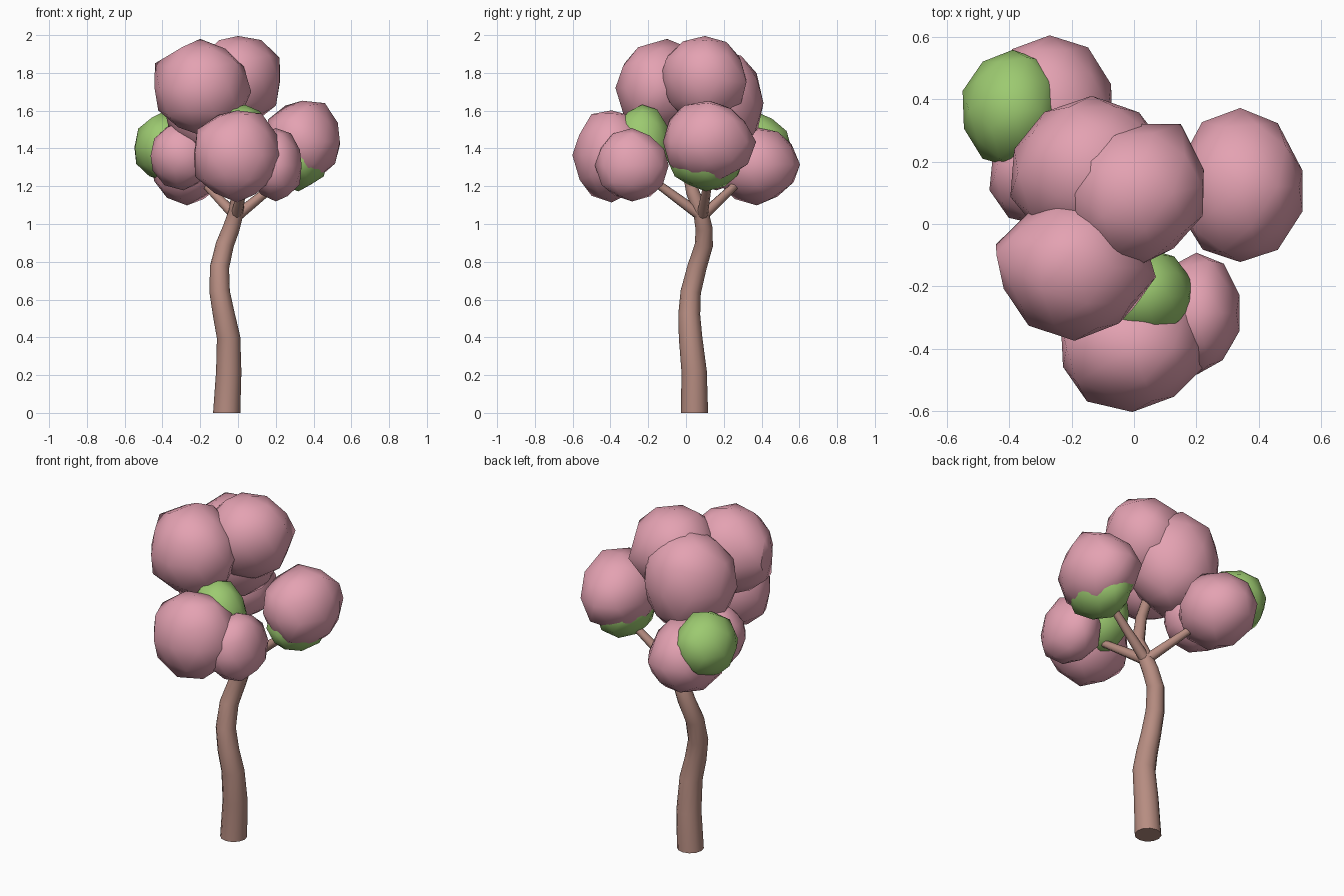
import bpy
import bmesh
import math
import random
from mathutils import Vector

if "Cube" in bpy.data.objects:
    bpy.data.objects.remove(bpy.data.objects["Cube"], do_unlink=True)

random.seed(4)


def material(name, rgb):
    mat = bpy.data.materials.new(name)
    mat.use_nodes = True
    mat.diffuse_color = (*rgb, 1)
    mat.node_tree.nodes["Principled BSDF"].inputs["Base Color"].default_value = (*rgb, 1)
    return mat


PINK = material("blossom pink", (0.775, 0.36, 0.445))
GREEN = material("leaf green", (0.335, 0.59, 0.163))
BARK = material("bark brown", (0.47, 0.265, 0.22))


def smooth(obj, degrees):
    bpy.ops.object.select_all(action='DESELECT')
    obj.select_set(True)
    bpy.context.view_layer.objects.active = obj
    bpy.ops.object.shade_smooth_by_angle(angle=math.radians(degrees))


def clump(name, mat, center, radii, corners=()):
    """Low-poly foliage ball with an irregular surface and a few pulled-out corners."""
    bm = bmesh.new()
    bmesh.ops.create_icosphere(bm, subdivisions=2, radius=1)
    for v in bm.verts:
        v.co *= random.uniform(0.95, 1.06)
        v.co = Vector(c + r * p for c, r, p in zip(center, radii, v.co))
    for corner in corners:
        nearest = min(bm.verts, key=lambda v: (v.co - Vector(corner)).length)
        nearest.co = corner
    mesh = bpy.data.meshes.new(name)
    bm.to_mesh(mesh)
    bm.free()
    mesh.materials.append(mat)
    obj = bpy.data.objects.new(name, mesh)
    bpy.context.collection.objects.link(obj)
    smooth(obj, 42)


def limb(name, path, sides=12):
    """Tapered tube through (x, y, z, radius) points."""
    bm = bmesh.new()
    points = [Vector(p[:3]) for p in path]
    rings = []
    for i, (p, spec) in enumerate(zip(points, path)):
        along = points[min(i + 1, len(points) - 1)] - points[max(i - 1, 0)]
        if p.z == 0:
            along = Vector((0, 0, 1))
        turn = Vector((0, 0, 1)).rotation_difference(along.normalized())
        ring = []
        for k in range(sides):
            a = math.tau * k / sides
            ring.append(bm.verts.new(p + turn @ Vector((math.cos(a), math.sin(a), 0)) * spec[3]))
        rings.append(ring)
    for low, high in zip(rings, rings[1:]):
        for k in range(sides):
            n = (k + 1) % sides
            bm.faces.new((low[k], low[n], high[n], high[k]))
    bm.faces.new(rings[0][::-1])
    bm.faces.new(rings[-1])
    mesh = bpy.data.meshes.new(name)
    bm.to_mesh(mesh)
    bm.free()
    mesh.materials.append(BARK)
    obj = bpy.data.objects.new(name, mesh)
    bpy.context.collection.objects.link(obj)
    smooth(obj, 50)


# Trunk: a gentle S-bend running up into the crown
limb("trunk", [
    (-0.06, 0.045, 0, 0.072), (-0.049, 0.043, 0.22, 0.067), (-0.05, 0.024, 0.4, 0.062),
    (-0.075, 0.017, 0.52, 0.058), (-0.097, 0.025, 0.64, 0.054), (-0.098, 0.058, 0.77, 0.051),
    (-0.07, 0.095, 0.89, 0.048), (-0.035, 0.095, 0.98, 0.045), (-0.008, 0.077, 1.07, 0.04),
    (0, 0.035, 1.17, 0.035), (-0.05, 0, 1.35, 0.03), (-0.12, 0, 1.56, 0.026)])

# Branches fanning out from the fork
FORK = (-0.01, 0.085, 1.04, 0.03)
for name, tip in (
        ("left_branch", (0.31, 0.13, 1.3, 0.018)),
        ("back_branch", (-0.24, 0.34, 1.28, 0.018)),
        ("front_branch", (0.05, -0.27, 1.3, 0.018))):
    limb(name, [FORK, tip], 8)

# Blossom clumps
for name, center, radii, corners in (
        ("top_blossom", (0, 0.1, 1.76), (0.225, 0.23, 0.24),
         [(0.22, 0.12, 1.88), (0.15, 0.32, 1.75)]),
        ("top_back_blossom", (-0.135, 0.165, 1.64), (0.265, 0.245, 0.285), []),
        ("top_front_blossom", (-0.19, -0.14, 1.72), (0.25, 0.228, 0.255),
         [(-0.44, -0.1, 1.85), (-0.2, -0.1, 1.98), (0.07, -0.17, 1.7), (-0.17, -0.17, 1.46)]),
        ("left_blossom", (0.34, 0.12, 1.435), (0.2, 0.245, 0.215),
         [(0.46, 0.12, 1.64), (0.54, 0.17, 1.42)]),
        ("back_blossom", (-0.27, 0.375, 1.315), (0.2, 0.225, 0.205), []),
        ("right_blossom", (-0.29, 0.16, 1.36), (0.18, 0.165, 0.175), []),
        ("front_blossom", (-0.005, -0.395, 1.365), (0.235, 0.203, 0.245), []),
        ("front_left_blossom", (0.2, -0.285, 1.31), (0.145, 0.19, 0.188), [])):
    clump(name, PINK, center, radii, corners)

# Leaf clumps tucked between the blossoms
for name, center, radii in (
        ("back_leaves", (-0.388, 0.365, 1.405), (0.16, 0.187, 0.185)),
        ("left_leaves", (0.32, 0.105, 1.34), (0.152, 0.195, 0.16)),
        ("front_leaves", (0.035, -0.232, 1.425), (0.153, 0.152, 0.205))):
    clump(name, GREEN, center, radii)
